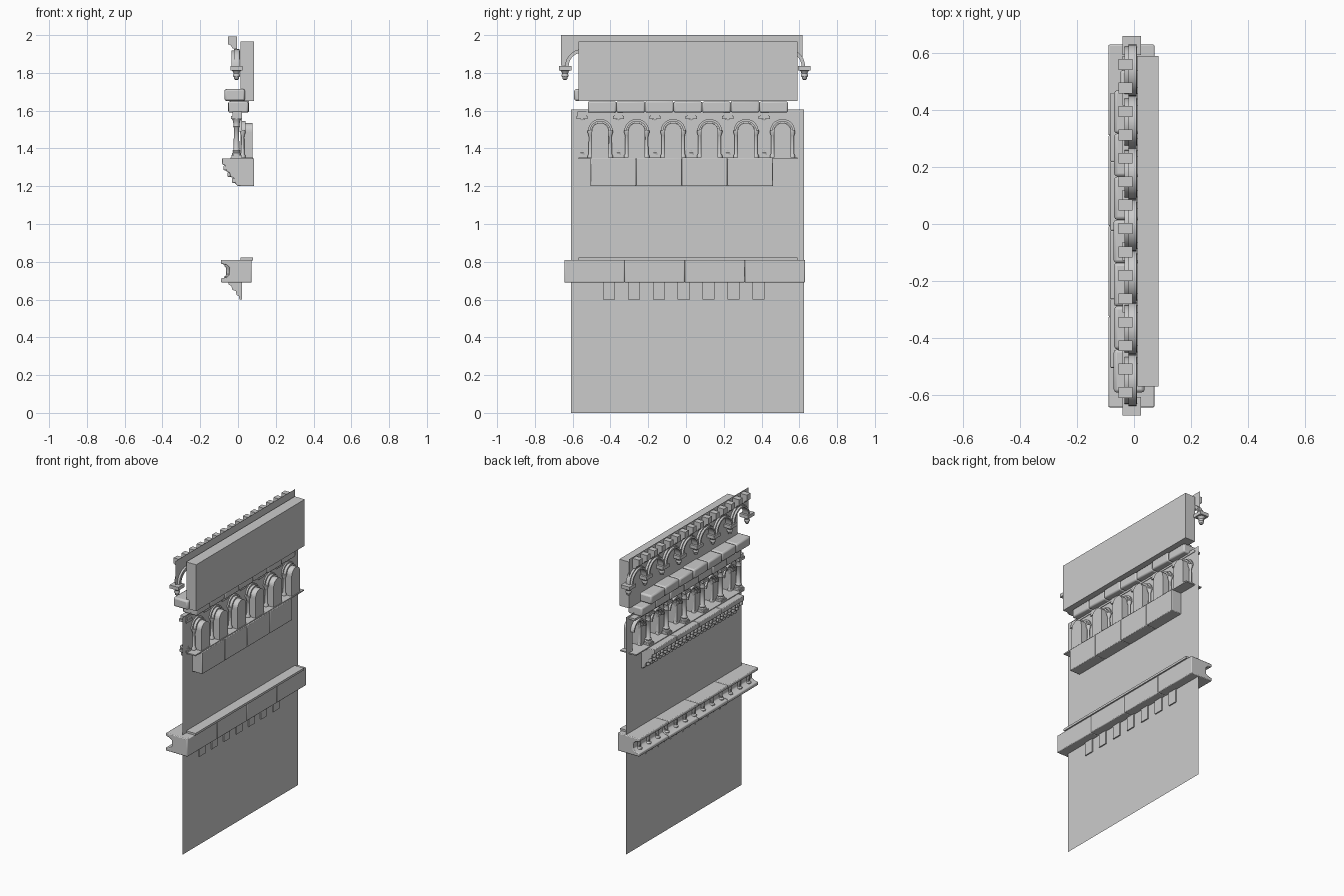
import bpy, bmesh, math, random

if "Cube" in bpy.data.objects:
    bpy.data.objects.remove(bpy.data.objects["Cube"])

random.seed(4)
smooth_parts = []


def finish(name, bm, bevel=0.0, segs=2, smooth=False):
    bmesh.ops.recalc_face_normals(bm, faces=bm.faces)
    me = bpy.data.meshes.new(name)
    bm.to_mesh(me)
    bm.free()
    ob = bpy.data.objects.new(name, me)
    bpy.context.collection.objects.link(ob)
    if bevel:
        m = ob.modifiers.new("soft_edges", 'BEVEL')
        m.width, m.segments, m.limit_method = bevel, segs, 'ANGLE'
    if smooth:
        smooth_parts.append(ob)
    return ob


def prism(name, prof, y0, y1, bevel=0.0, smooth=False):
    """Extrude an (x, z) profile along y."""
    bm = bmesh.new()
    a = [bm.verts.new((x, y0, z)) for x, z in prof]
    b = [bm.verts.new((x, y1, z)) for x, z in prof]
    n = len(prof)
    bm.faces.new(a)
    bm.faces.new(b)
    for i in range(n):
        bm.faces.new((a[i], a[(i + 1) % n], b[(i + 1) % n], b[i]))
    return finish(name, bm, bevel, 2, smooth)


def box(name, x0, x1, y0, y1, z0, z1, bevel=0.0, smooth=False):
    return prism(name, [(x0, z0), (x1, z0), (x1, z1), (x0, z1)], y0, y1, bevel, smooth)


def lathe(name, prof, x, y, n=12):
    """Revolve an (r, z) profile about a vertical axis."""
    bm = bmesh.new()
    rings = [[bm.verts.new((x + r * math.cos(2 * math.pi * i / n), y + r * math.sin(2 * math.pi * i / n), z))
              for i in range(n)] for r, z in prof]
    for p, q in zip(rings, rings[1:]):
        for i in range(n):
            bm.faces.new((p[i], p[(i + 1) % n], q[(i + 1) % n], q[i]))
    bm.faces.new(rings[0])
    bm.faces.new(rings[-1])
    return finish(name, bm, smooth=True)


def arc(yc, zc, r, n=14):
    return [(yc - r * math.cos(math.pi * i / n), zc + r * math.sin(math.pi * i / n)) for i in range(n + 1)]


def curtain(name, x, pts, ztop, floor=None):
    """Thin sheet hanging from ztop down to the (y, z) outline, plus optional rectangle below."""
    bm = bmesh.new()
    for (ya, za), (yb, zb) in zip(pts, pts[1:]):
        if yb - ya > 1e-5:
            bm.faces.new([bm.verts.new(c) for c in
                          ((x, ya, za), (x, yb, zb), (x, yb, ztop), (x, ya, ztop))])
    if floor is not None:
        y0, y1, z = pts[0][0], pts[-1][0], pts[0][1]
        bm.faces.new([bm.verts.new(c) for c in ((x, y0, floor), (x, y1, floor), (x, y1, z), (x, y0, z))])
    bmesh.ops.remove_doubles(bm, verts=bm.verts, dist=1e-5)
    return finish(name, bm)


def arch_ring(name, yc, zc, r0, r1, x0, x1):
    bm = bmesh.new()
    loops = [[bm.verts.new((x, y, z)) for y, z in arc(yc, zc, r)]
             for x, r in ((x0, r0), (x0, r1), (x1, r1), (x1, r0))]
    for k in range(4):
        a, b = loops[k], loops[(k + 1) % 4]
        for i in range(len(a) - 1):
            bm.faces.new((a[i], a[i + 1], b[i + 1], b[i]))
    for e in (0, -1):
        bm.faces.new([l[e] for l in loops])
    return finish(name, bm, smooth=True)


def course(name, x0, x1, edges, z0, z1, bevel):
    """Row of slightly uneven rounded stones."""
    for a, b in zip(edges, edges[1:]):
        j = [random.uniform(-.003, .003) for _ in range(3)]
        box(name, x0 + j[0], x1 + j[1], a, b, z0, z1 + j[2], bevel, True)


def spread(a, b, n):
    return [a + (b - a) * i / n for i in range(n + 1)]


# Wall sheet with arched openings
niches = [-0.454 + 0.193 * i for i in range(6)]
outline = [(-0.61, 1.35)]
for c in niches:
    outline += [(c - 0.045, 1.35)] + arc(c, 1.49, 0.045) + [(c + 0.045, 1.35)]
curtain("wall", 0.012, outline + [(0.625, 1.35)], 1.605, 0.0)

# Lower string course: grooved stones, balusters in the groove, stepped brackets
groove = [(-0.09, 0.69), (0.072, 0.69), (0.072, 0.81), (-0.09, 0.81),
          (-0.09, 0.79), (-0.06, 0.782), (-0.045, 0.77), (-0.045, 0.73), (-0.06, 0.718), (-0.09, 0.712)]
e = spread(-0.644, 0.63, 4)
for a, b in zip(e, e[1:]):
    prism("ledge_stone", groove, a, b, 0.005, True)
box("ledge_top_strip", 0.012, 0.08, -0.57, 0.59, 0.808, 0.823)
for y in spread(-0.59, 0.575, 12):
    lathe("ledge_baluster", [(0.02, 0.71), (0.02, 0.722), (0.011, 0.73), (0.011, 0.768),
                             (0.02, 0.778), (0.02, 0.792)], -0.052, y, 8)
bracket = [(0.02, 0.60), (0.02, 0.695), (-0.05, 0.695), (-0.05, 0.68), (-0.035, 0.672), (-0.03, 0.652),
           (-0.012, 0.645), (-0.008, 0.625), (0.004, 0.618), (0.008, 0.60)]
for i in range(7):
    y = -0.408 + 0.132 * i
    prism("ledge_bracket", bracket, y - 0.032, y + 0.032)

# Sill of the arcade: carved stepped stones
sill = [(0.0, 1.20), (0.086, 1.20), (0.086, 1.348), (-0.084, 1.348), (-0.084, 1.315), (-0.068, 1.31),
        (-0.063, 1.28), (-0.045, 1.272), (-0.04, 1.25), (-0.022, 1.243), (-0.015, 1.215)]
e = spread(-0.505, 0.46, 4)
for a, b in zip(e, e[1:]):
    prism("sill_stone", sill, a, b, 0.004, True)
    for row, (x, z) in enumerate(((-0.066, 1.297), (-0.045, 1.262), (-0.021, 1.23))):
        for k in range(6):
            y = a + (b - a) * (k + 0.35 + 0.3 * (row % 2)) / 6
            box("sill_carved_leaf", x - 0.011, x + 0.01, y - 0.014, y + 0.014, z - 0.013, z + 0.013, 0.006, True)
box("arcade_floor_strip", -0.04, 0.08, -0.57, 0.59, 1.345, 1.353)

# Niches with small columns and arch mouldings
for c in niches:
    bm = bmesh.new()
    shape = [(c - 0.045, 1.35)] + arc(c, 1.49, 0.045) + [(c + 0.045, 1.35)]
    f = [bm.verts.new((0.012, y, z)) for y, z in shape]
    k = [bm.verts.new((0.076, y, z)) for y, z in shape]
    for i in range(len(shape)):
        j = (i + 1) % len(shape)
        bm.faces.new((f[i], f[j], k[j], k[i]))
    bm.faces.new(k)
    finish("niche", bm)
    arch_ring("niche_moulding", c, 1.49, 0.046, 0.056, -0.005, 0.04)
    arch_ring("niche_outer_moulding", c, 1.49, 0.056, 0.066, -0.015, 0.022)
    for s in (-1, 1):
        lathe("niche_column", [(0.015, 1.352), (0.015, 1.362), (0.009, 1.372), (0.008, 1.46), (0.009, 1.468),
                               (0.015, 1.485), (0.015, 1.495)], 0.025, c + s * 0.053, 10)

# Main arcade columns and capitals
for i in range(6):
    y = -0.5505 + 0.193 * i
    box("column_plinth", -0.034, 0.018, y - 0.025, y + 0.025, 1.352, 1.365)
    lathe("column", [(0.025, 1.365), (0.025, 1.375), (0.019, 1.38), (0.021, 1.388), (0.015, 1.395),
                     (0.014, 1.51), (0.018, 1.515), (0.015, 1.522), (0.019, 1.545), (0.025, 1.558)], -0.008, y)
    box("column_abacus", -0.036, 0.022, y - 0.03, y + 0.03, 1.556, 1.573)
    box("column_impost", -0.03, 0.02, y - 0.024, y + 0.024, 1.573, 1.595)
box("arcade_lintel", -0.03, 0.016, -0.57, 0.59, 1.578, 1.592)

# Two stone courses and upper wall block
course("stone_course_lower", -0.05, 0.057, spread(-0.52, 0.54, 7), 1.59, 1.65, 0.009)
course("stone_course_upper", -0.072, 0.036, spread(-0.592, 0.47, 7), 1.652, 1.712, 0.011)
box("upper_wall_block", 0.012, 0.086, -0.57, 0.59, 1.652, 1.966)

# Hanging blind arcade with corbels
step = 0.1815
corbels = [-0.64 + step * i for i in range(8)]
outline = [(-0.662, 1.84)]
for y in corbels[:-1]:
    c = y + step / 2
    outline += arc(c, 1.835, 0.072)
    arch_ring("upper_arch_moulding", c, 1.835, 0.072, 0.083, -0.034, 0.01)
    arch_ring("upper_arch_outer_moulding", c, 1.835, 0.083, 0.0905, -0.02, 0.008)
curtain("upper_arch_sheet", -0.006, outline + [(0.618, 1.84)], 2.0)
for y in corbels:
    y = min(y, 0.627)
    lathe("corbel", [(0.006, 1.762), (0.013, 1.768), (0.014, 1.778), (0.018, 1.782), (0.018, 1.79),
                     (0.015, 1.796), (0.02, 1.808), (0.028, 1.815)], -0.008, y)
    box("corbel_abacus", -0.04, 0.024, y - 0.033, y + 0.033, 1.813, 1.836)

# Dentils along the top
dentil = [(-0.006, 1.925), (-0.006, 1.992), (-0.054, 1.992), (-0.054, 1.952), (-0.036, 1.945), (-0.03, 1.93)]
for y in spread(-0.592, 0.56, 14):
    prism("top_dentil", dentil, y - 0.019, y + 0.019)

# Smooth shading for rounded parts
bpy.ops.object.select_all(action='DESELECT')
for ob in smooth_parts:
    ob.select_set(True)
bpy.context.view_layer.objects.active = smooth_parts[0]
bpy.ops.object.shade_smooth_by_angle(angle=math.radians(40))
